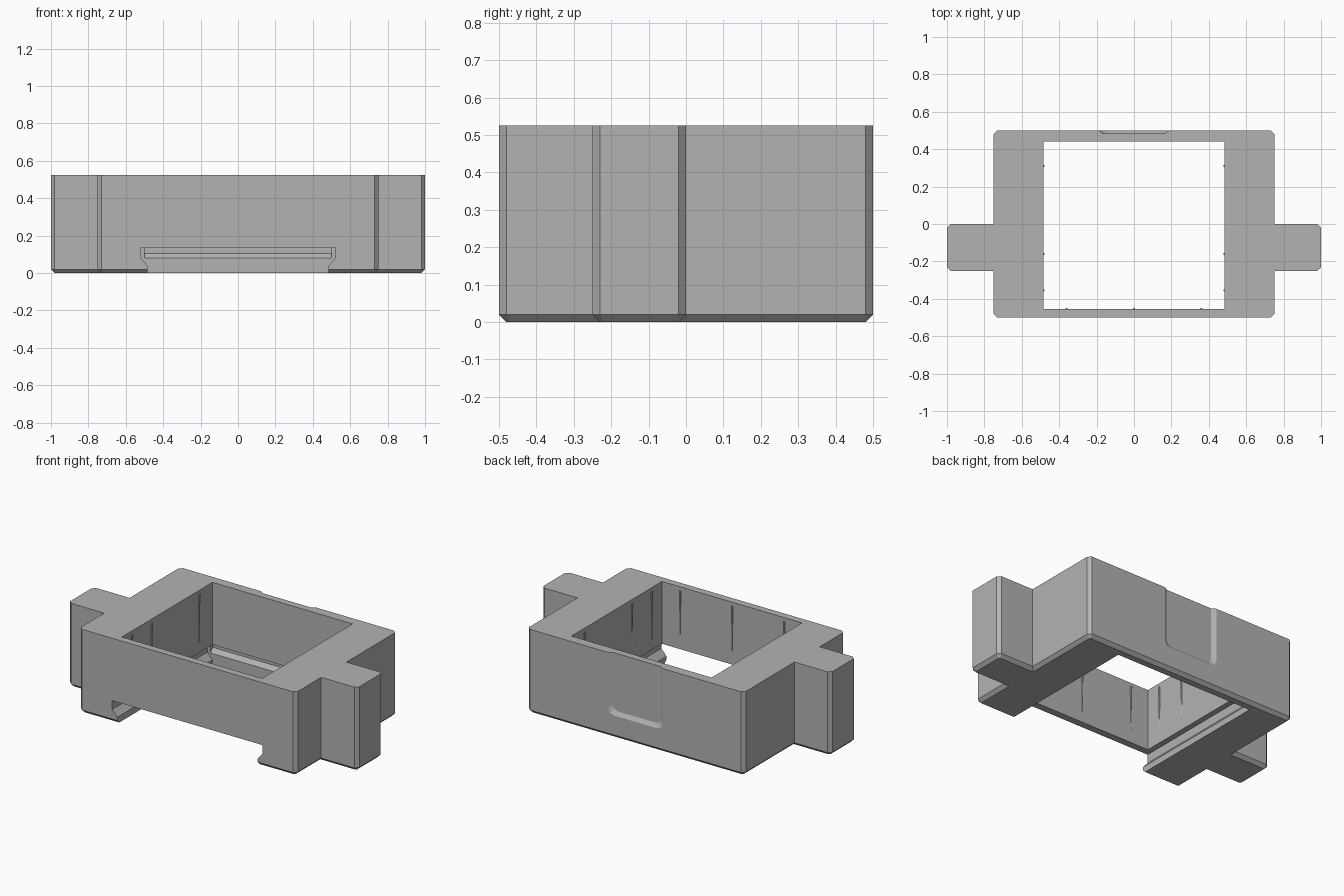
import bpy, bmesh
from mathutils import Vector

cube = bpy.data.objects.get("Cube")
if cube:
    bpy.data.objects.remove(cube, do_unlink=True)

grey = bpy.data.materials.new("plain grey")
grey.use_nodes = True
colour = (0.45, 0.45, 0.45, 1)
grey.diffuse_color = colour
grey.node_tree.nodes["Principled BSDF"].inputs["Base Color"].default_value = colour

HEIGHT = 0.525
CHAMFER = 0.02
INNER_X, INNER_FRONT, INNER_BACK = 0.485, -0.455, 0.44


def make_object(name, bm):
    bmesh.ops.recalc_face_normals(bm, faces=bm.faces)
    mesh = bpy.data.meshes.new(name)
    bm.to_mesh(mesh)
    bm.free()
    mesh.materials.append(grey)
    obj = bpy.data.objects.new(name, mesh)
    bpy.context.collection.objects.link(obj)
    return obj


def loft(name, start, end):
    """Solid between two matching outlines."""
    bm = bmesh.new()
    a = [bm.verts.new(p) for p in start]
    b = [bm.verts.new(p) for p in end]
    bm.faces.new(a)
    bm.faces.new(b[::-1])
    n = len(a)
    for i in range(n):
        j = (i + 1) % n
        bm.faces.new((a[i], b[i], b[j], a[j]))
    return make_object(name, bm)


def cut(target, cutter):
    mod = target.modifiers.new("cut", 'BOOLEAN')
    mod.operation = 'DIFFERENCE'
    mod.solver = 'EXACT'
    mod.object = cutter
    bpy.context.view_layer.objects.active = target
    bpy.ops.object.modifier_apply(modifier=mod.name)
    bpy.data.objects.remove(cutter, do_unlink=True)


# Frame outline: rectangular body with an ear on each side
half = [(0.75, -0.5), (0.75, -0.25), (1, -0.25), (1, 0), (0.75, 0), (0.75, 0.5)]
outline = half + [(-x, y) for x, y in reversed(half)]
bm = bmesh.new()
base = bm.faces.new([bm.verts.new((x, y, 0)) for x, y in outline])
top = bmesh.ops.extrude_face_region(bm, geom=[base])["geom"]
bmesh.ops.translate(bm, vec=(0, 0, HEIGHT),
                    verts=[g for g in top if isinstance(g, bmesh.types.BMVert)])
bmesh.ops.recalc_face_normals(bm, faces=bm.faces)


def is_outer_corner(edge):
    a, b = edge.verts
    inner = abs(abs(a.co.x) - 0.75) < 0.01 and abs(a.co.y) < 0.4
    return abs(a.co.z - b.co.z) > 0.1 and not inner


# Chamfer the upright corners, then the bottom rim
bmesh.ops.bevel(bm, geom=[e for e in bm.edges if is_outer_corner(e)],
                offset=CHAMFER, segments=1, affect='EDGES')
bmesh.ops.bevel(bm, geom=[e for e in bm.edges if all(v.co.z < 0.001 for v in e.verts)],
                offset=CHAMFER, segments=1, affect='EDGES')
frame = make_object("frame", bm)

# Through opening
ring = [(-INNER_X, INNER_FRONT), (INNER_X, INNER_FRONT),
        (INNER_X, INNER_BACK), (-INNER_X, INNER_BACK)]
cut(frame, loft("opening_cutter", [(x, y, -0.1) for x, y in ring],
                [(x, y, 0.7) for x, y in ring]))

# Undercut slide channel, open at the front
side = [(INNER_X, -0.1), (INNER_X, 0.04), (0.52, 0.08), (0.52, 0.135)]
channel = side + [(-x, z) for x, z in reversed(side)]
cut(frame, loft("channel_cutter", [(x, -0.6, z) for x, z in channel],
                [(x, INNER_BACK, z) for x, z in channel]))

# Catch groove in the back wall
groove = [(0.4, 0.08), (0.44, 0.08), (0.465, 0.105), (0.465, 0.135), (0.4, 0.135)]
cut(frame, loft("groove_cutter", [(-0.5, y, z) for y, z in groove],
                [(0.5, y, z) for y, z in groove]))


# Shallow thumb recess on the back, open at the top
def recess(y, w, low, r):
    right = [(w, 0.7), (w, low + r), (w - r * 0.3, low + r * 0.3), (w - r, low)]
    return [(x, y, z) for x, z in right + [(-x, z) for x, z in reversed(right)]]


cut(frame, loft("recess_cutter", recess(0.484, 0.165, 0.165, 0.03),
                recess(0.504, 0.195, 0.135, 0.04)))


# Fine grip ribs inside the opening, fading out downward
def rib(name, x, y):
    bm = bmesh.new()
    bmesh.ops.create_cone(bm, cap_ends=True, segments=8, radius1=0.001,
                          radius2=0.007, depth=0.3)
    bmesh.ops.translate(bm, verts=bm.verts, vec=Vector((x, y, 0.35)))
    return make_object(name, bm)


for i, x in enumerate((-0.36, 0, 0.36)):
    rib(f"front_rib_{i + 1}", x, INNER_FRONT)
for label, sign in (("left", 1), ("right", -1)):
    for i, y in enumerate((-0.355, -0.16, 0.31)):
        rib(f"{label}_rib_{i + 1}", sign * INNER_X, y)
